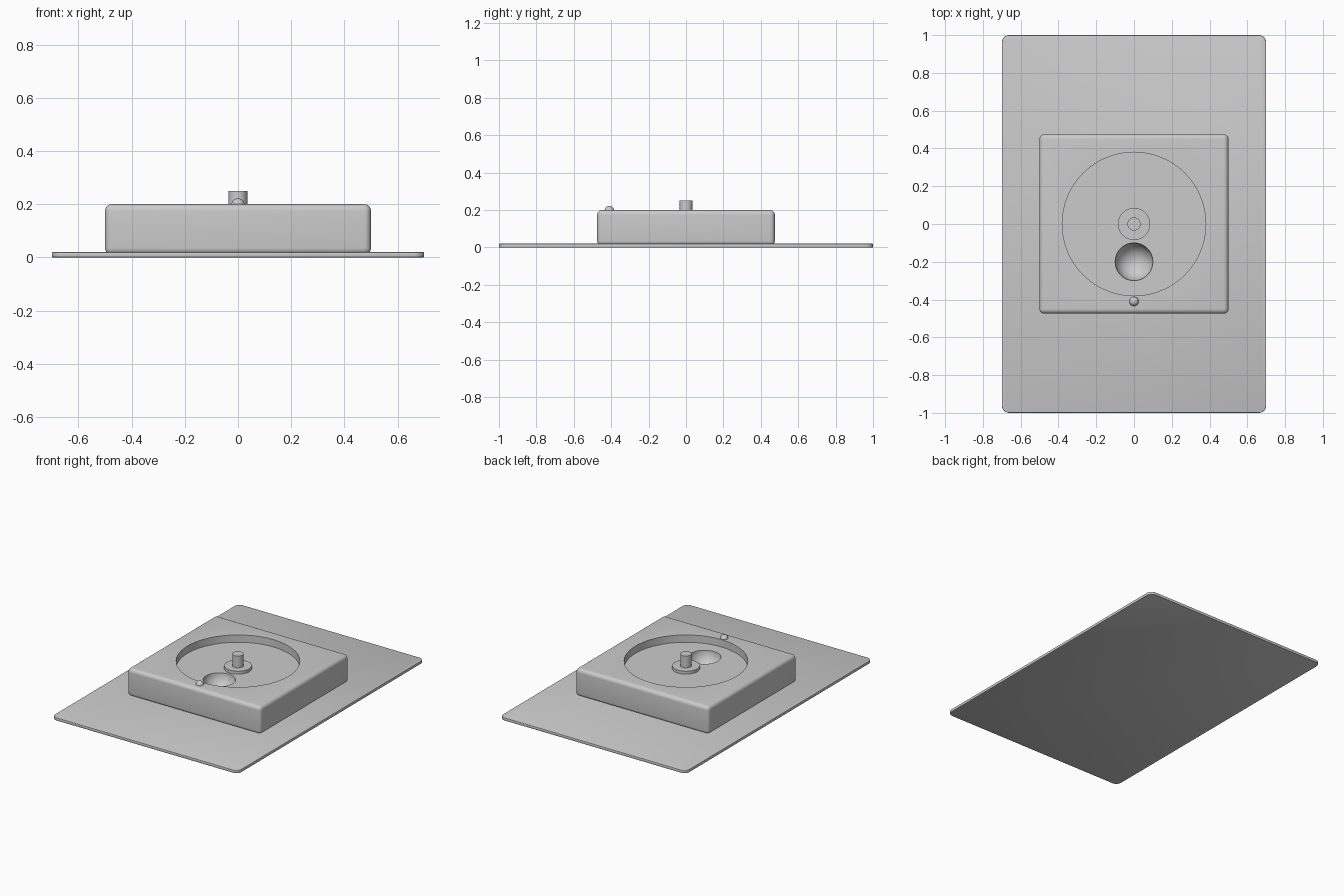
import bpy
import bmesh
from mathutils import Matrix, Vector

cube = bpy.data.objects.get("Cube")
if cube:
    bpy.data.objects.remove(cube, do_unlink=True)

# Single matte grey
grey = bpy.data.materials.new("plain_grey")
grey.use_nodes = True
colour = (0.6, 0.6, 0.6, 1)
grey.diffuse_color = colour
grey.node_tree.nodes["Principled BSDF"].inputs["Base Color"].default_value = colour


def finish(name, bm):
    bmesh.ops.recalc_face_normals(bm, faces=bm.faces)
    mesh = bpy.data.meshes.new(name)
    bm.to_mesh(mesh)
    bm.free()
    mesh.materials.append(grey)
    obj = bpy.data.objects.new(name, mesh)
    bpy.context.collection.objects.link(obj)
    return obj


def smooth(obj):
    bpy.ops.object.select_all(action="DESELECT")
    obj.select_set(True)
    bpy.context.view_layer.objects.active = obj
    bpy.ops.object.shade_smooth_by_angle(angle=0.6)


def block(size, z0, z1):
    bm = bmesh.new()
    bmesh.ops.create_cube(bm, size=1)
    bmesh.ops.scale(bm, vec=(size[0], size[1], z1 - z0), verts=bm.verts)
    bmesh.ops.translate(bm, vec=(0, 0, (z0 + z1) / 2), verts=bm.verts)
    return bm


def bevel(bm, edges, width, segments):
    bmesh.ops.bevel(bm, geom=edges, offset=width, segments=segments,
                    profile=0.5, affect="EDGES", clamp_overlap=True)


def cylinder(name, radius, z0, z1):
    bm = bmesh.new()
    bmesh.ops.create_cone(bm, cap_ends=True, segments=64, radius1=radius,
                          radius2=radius, depth=z1 - z0,
                          matrix=Matrix.Translation((0, 0, (z0 + z1) / 2)))
    return finish(name, bm)


def sphere(name, radius, centre):
    bm = bmesh.new()
    bmesh.ops.create_uvsphere(bm, u_segments=48, v_segments=24, radius=radius,
                              matrix=Matrix.Translation(centre))
    return finish(name, bm)


# Thin base plate with rounded corners and softened rim
bm = block((1.4, 2), 0, 0.02)
bevel(bm, [e for e in bm.edges
           if abs((e.verts[0].co - e.verts[1].co).z) > 0.01], 0.04, 8)
bevel(bm, [e for e in bm.edges
           if abs((e.verts[0].co - e.verts[1].co).z) < 0.001], 0.004, 2)
smooth(finish("base_plate", bm))

# Rounded housing with a round pocket and a hemispherical bowl
bm = block((1, 0.95), 0.01, 0.2)
bevel(bm, bm.edges[:], 0.025, 6)
housing = finish("housing", bm)
for cutter in (cylinder("pocket_cutter", 0.38, 0.15, 0.3),
               sphere("bowl_cutter", 0.1, Vector((0, -0.2, 0.152)))):
    cutter.hide_render = True
    mod = housing.modifiers.new("cut", "BOOLEAN")
    mod.operation = "DIFFERENCE"
    mod.solver = "EXACT"
    mod.object = cutter
    bpy.context.view_layer.objects.active = housing
    bpy.ops.object.modifier_apply(modifier=mod.name)
    bpy.data.objects.remove(cutter, do_unlink=True)
smooth(housing)

# Spindle on its hub, and the small indicator dome
smooth(cylinder("hub", 0.085, 0.145, 0.17))
smooth(cylinder("spindle", 0.035, 0.165, 0.25))
smooth(sphere("indicator_dome", 0.025, Vector((0, -0.41, 0.197))))
